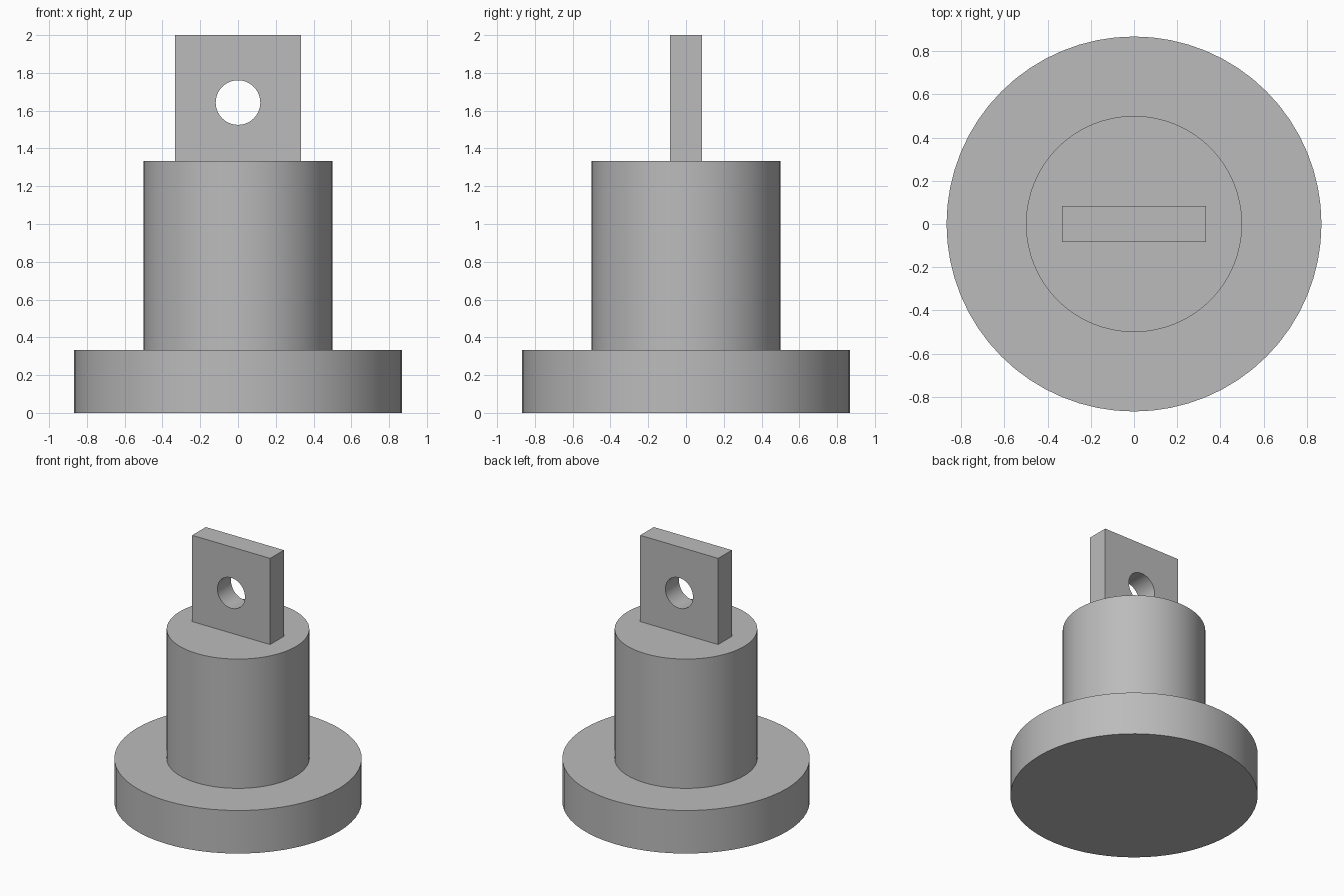
import bpy
import math

if "Cube" in bpy.data.objects:
    bpy.data.objects.remove(bpy.data.objects["Cube"])

SIDES = 64
metal = bpy.data.materials.new("plain_grey")
metal.diffuse_color = (0.5, 0.5, 0.5, 1)
metal.use_nodes = True
metal.node_tree.nodes["Principled BSDF"].inputs["Base Color"].default_value = metal.diffuse_color


def finish(obj, name):
    obj.name = name
    obj.data.materials.append(metal)
    bpy.ops.object.shade_smooth_by_angle(angle=math.radians(30))
    return obj


def disc(name, radius, bottom, top):
    bpy.ops.mesh.primitive_cylinder_add(
        vertices=SIDES, radius=radius, depth=top - bottom,
        location=(0, 0, (bottom + top) / 2))
    return finish(bpy.context.object, name)


# Wide round foot and the post standing on it
disc("base_flange", 0.867, 0, 0.333)
disc("post", 0.5, 0.333, 1.333)

# Cutter for the cross hole
bpy.ops.mesh.primitive_cylinder_add(
    vertices=SIDES, radius=0.118, depth=1, location=(0, 0, 1.643),
    rotation=(math.pi / 2, 0, 0))
cutter = finish(bpy.context.object, "hole_cutter")

# Flat upright tab with the hole through it
bpy.ops.mesh.primitive_cube_add(size=1, location=(0, 0, 1.6665))
tab = bpy.context.object
tab.scale = (0.667, 0.167, 0.667)
bpy.ops.object.transform_apply(location=False, rotation=False, scale=True)
cut = tab.modifiers.new("cross_hole", "BOOLEAN")
cut.operation = "DIFFERENCE"
cut.solver = "EXACT"
cut.object = cutter
bpy.ops.object.modifier_apply(modifier=cut.name)
finish(tab, "tab")
tab.data.materials.clear()
tab.data.materials.append(metal)
for face in tab.data.polygons:
    face.material_index = 0

bpy.data.objects.remove(cutter)
